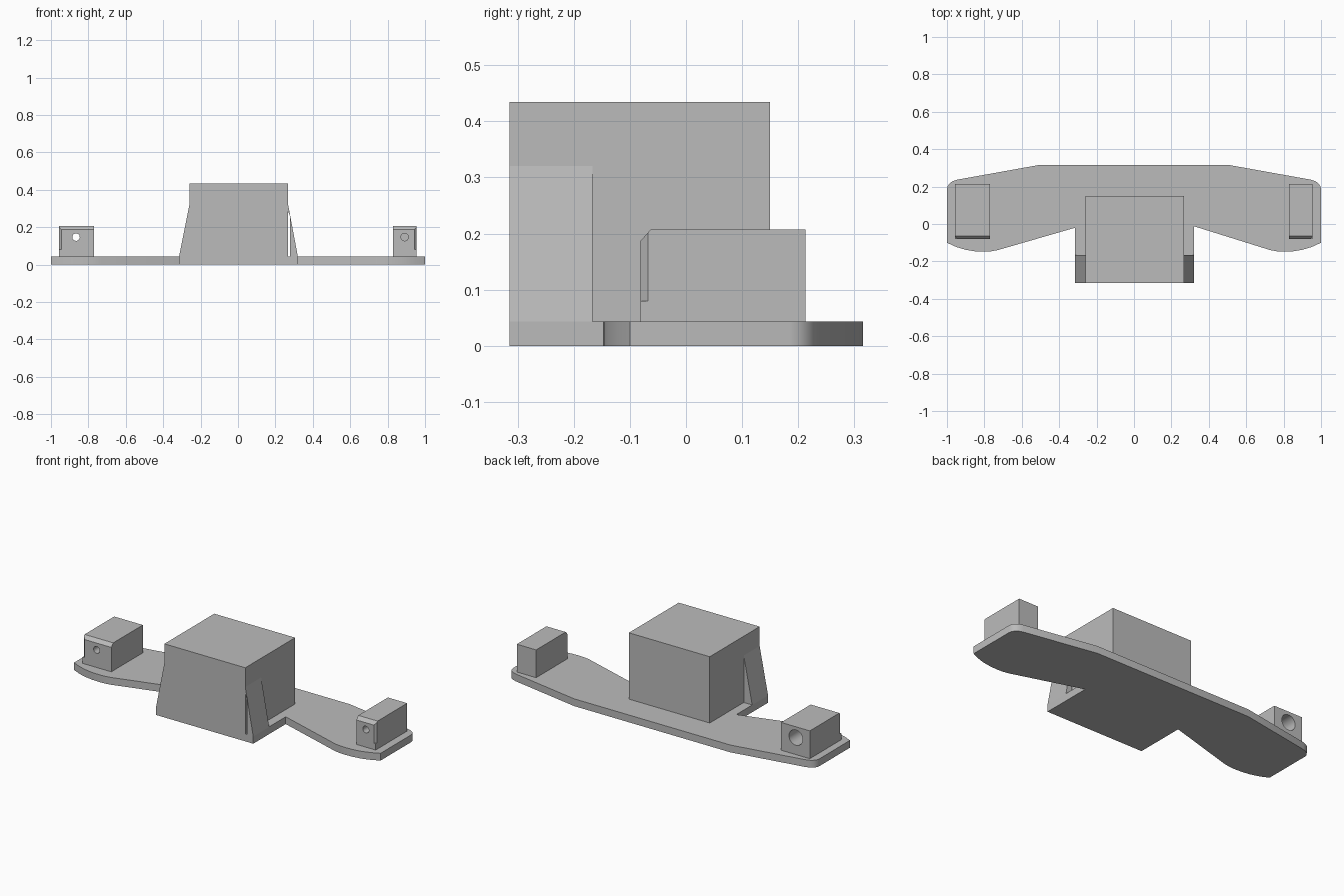
import bpy, bmesh, math
from mathutils import Matrix

if "Cube" in bpy.data.objects:
    bpy.data.objects.remove(bpy.data.objects["Cube"])

grey = bpy.data.materials.new("plain_grey")
grey.diffuse_color = (0.5, 0.5, 0.5, 1)
grey.use_nodes = True
grey.node_tree.nodes["Principled BSDF"].inputs["Base Color"].default_value = grey.diffuse_color
T = 0.043  # plate thickness


def prism(name, pts, axis, a, b):
    """Extrude a 2D outline along an axis from a to b."""
    place = {"x": lambda p, t: (t, p[0], p[1]),
             "y": lambda p, t: (p[0], t, p[1]),
             "z": lambda p, t: (p[0], p[1], t)}[axis]
    bm = bmesh.new()
    low = [bm.verts.new(place(p, a)) for p in pts]
    high = [bm.verts.new(place(p, b)) for p in pts]
    bm.faces.new(low)
    bm.faces.new(high)
    n = len(pts)
    for i in range(n):
        j = (i + 1) % n
        bm.faces.new((low[i], low[j], high[j], high[i]))
    bmesh.ops.recalc_face_normals(bm, faces=bm.faces)
    return finish(name, bm)


def finish(name, bm):
    me = bpy.data.meshes.new(name)
    bm.to_mesh(me)
    bm.free()
    ob = bpy.data.objects.new(name, me)
    bpy.context.collection.objects.link(ob)
    me.materials.append(grey)
    return ob


def bore(x, z, r, y0, y1):
    bm = bmesh.new()
    bmesh.ops.create_cone(bm, cap_ends=True, segments=32, radius1=r, radius2=r,
                          depth=y1 - y0,
                          matrix=Matrix.Translation((x, (y0 + y1) / 2, z))
                          @ Matrix.Rotation(math.pi / 2, 4, "X"))
    return finish("bore_cutter", bm)


def select(ob):
    bpy.ops.object.select_all(action="DESELECT")
    ob.select_set(True)
    bpy.context.view_layer.objects.active = ob


def cut(ob, cutter):
    mod = ob.modifiers.new("cut", "BOOLEAN")
    mod.operation = "DIFFERENCE"
    mod.solver = "EXACT"
    mod.object = cutter
    select(ob)
    bpy.ops.object.modifier_apply(modifier=mod.name)
    bpy.data.objects.remove(cutter, do_unlink=True)


def smooth(ob):
    select(ob)
    bpy.ops.object.shade_smooth_by_angle(angle=math.radians(25))


# Base plate: swept wings with a central front tab
wing = [(0.51, 0.315), (0.945, 0.237), (0.967, 0.23), (0.984, 0.219),
        (0.996, 0.203), (1.0, 0.185), (1.0, -0.1), (0.95, -0.123),
        (0.9, -0.138), (0.85, -0.146), (0.8, -0.148), (0.765, -0.146),
        (0.73, -0.14)]
right = wing + [(0.32, -0.012), (0.32, -0.315)]
left = [(-0.315, -0.315), (-0.315, -0.02)] + [(-x, y) for x, y in reversed(wing)]
smooth(prism("base_plate", right + left, "z", 0, T))

# Central housing with side gussets, the right one with a narrow slit
prism("central_housing", [(-0.26, T), (0.268, T), (0.268, 0.434), (-0.26, 0.434)],
      "y", -0.315, 0.15)
prism("left_gusset", [(-0.315, T), (-0.26, T), (-0.26, 0.32)], "y", -0.315, -0.167)
prism("right_gusset", [(0.278, T), (0.32, T), (0.268, 0.32), (0.268, 0.285),
                       (0.278, 0.26)], "y", -0.315, -0.167)

# End blocks: sloped front top edge, clipped outer front corner, small front hole
side = [(-0.081, T), (0.213, T), (0.213, 0.207), (-0.063, 0.207), (-0.081, 0.187)]
for name, x0, x1, outer, hole in (("left_block", -0.957, -0.77, -0.957, -0.866),
                                  ("right_block", 0.829, 0.955, 0.955, 0.891)):
    block = prism(name, side, "x", x0, x1)
    s = 1 if outer > 0 else -1
    cut(block, prism("corner_cutter",
                     [(outer - s * 0.012, -0.081), (outer - s * 0.012, -0.1),
                      (outer + s * 0.02, -0.1), (outer + s * 0.02, -0.068),
                      (outer, -0.068)], "z", 0.08, 0.3))
    cut(block, bore(hole, 0.147, 0.02, -0.2, 0.05))
    if s < 0:  # wide rear bore
        cut(block, bore(hole, 0.143, 0.045, -0.03, 0.3))
    smooth(block)
